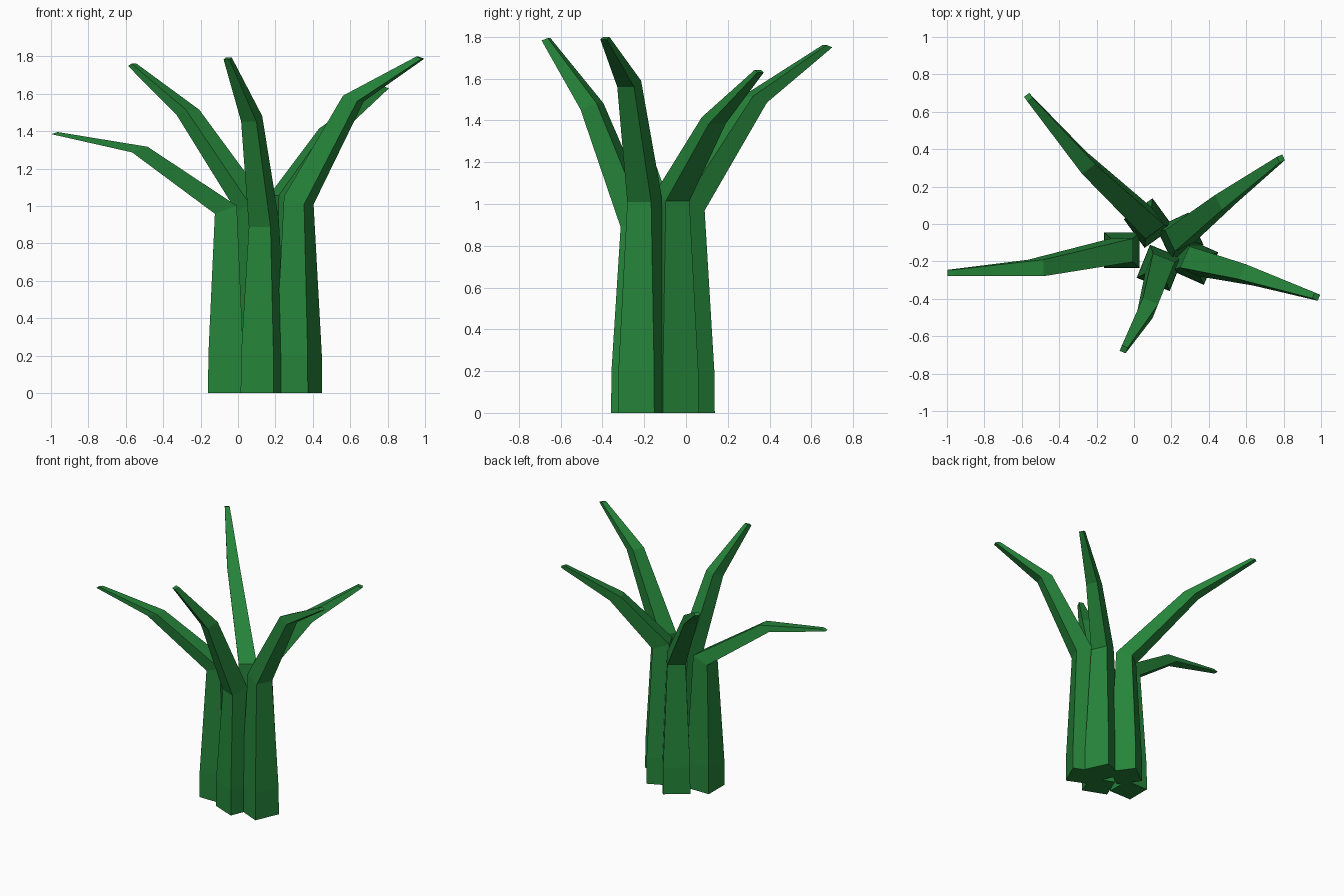
import bpy
import bmesh
import math
from mathutils import Vector

if "Cube" in bpy.data.objects:
    bpy.data.objects.remove(bpy.data.objects["Cube"])

green = bpy.data.materials.new("leaf_green")
green.diffuse_color = (0.019, 0.231, 0.042, 1.0)
green.use_nodes = True
green.node_tree.nodes["Principled BSDF"].inputs["Base Color"].default_value = green.diffuse_color

TILT = math.radians(20)          # bent rings lean toward the growth direction
WIDTHS = (0.19, 0.187, 0.125, 0.088, 0.034)


def ring(bm, centre, width, angle, tilt):
    """Square ring facing `angle`, with its outer side tipped down by `tilt`."""
    h = width / 2
    out = Vector((math.cos(angle) * math.cos(tilt),
                  math.sin(angle) * math.cos(tilt), -math.sin(tilt)))
    side = Vector((-math.sin(angle), math.cos(angle), 0))
    return [bm.verts.new(Vector(centre) + out * h * u + side * h * v)
            for u, v in ((1, -1), (1, 1), (-1, 1), (-1, -1))]


def stalk(name, angle, base, fork_z, elbow, tip):
    """Square stalk: straight trunk, then a leaning arm with one elbow."""
    a = math.radians(angle)
    x, y = base
    centres = ((x, y, 0), (x, y, 0.2), (x, y, fork_z), elbow, tip)
    tilts = (0, 0, TILT, TILT, TILT)
    bm = bmesh.new()
    rings = [ring(bm, c, w, a, t) for c, w, t in zip(centres, WIDTHS, tilts)]
    for lo, hi in zip(rings, rings[1:]):
        for i in range(4):
            j = (i + 1) % 4
            bm.faces.new((lo[i], lo[j], hi[j], hi[i]))
    bm.faces.new(rings[0][::-1])
    bm.faces.new(rings[-1])
    bmesh.ops.recalc_face_normals(bm, faces=bm.faces)
    mesh = bpy.data.meshes.new(name)
    bm.to_mesh(mesh)
    bm.free()
    mesh.materials.append(green)
    bpy.context.collection.objects.link(bpy.data.objects.new(name, mesh))


# Five stalks fanning out from the clump
stalk("left_stalk", 180, (-0.065, -0.14), 0.98,
      (-0.525, -0.235, 1.302), (-0.981, -0.262, 1.39))
stalk("front_stalk", 248, (0.138, -0.235), 0.91,
      (0.073, -0.45, 1.467), (-0.055, -0.67, 1.788))
stalk("back_left_stalk", 126, (0.078, 0.005), 0.99,
      (-0.267, 0.328, 1.50), (-0.565, 0.677, 1.755))
stalk("back_right_stalk", 25, (0.245, -0.065), 1.035,
      (0.49, 0.133, 1.40), (0.785, 0.35, 1.635))
stalk("right_stalk", -24, (0.325, -0.20), 1.03,
      (0.617, -0.272, 1.575), (0.974, -0.388, 1.793))
